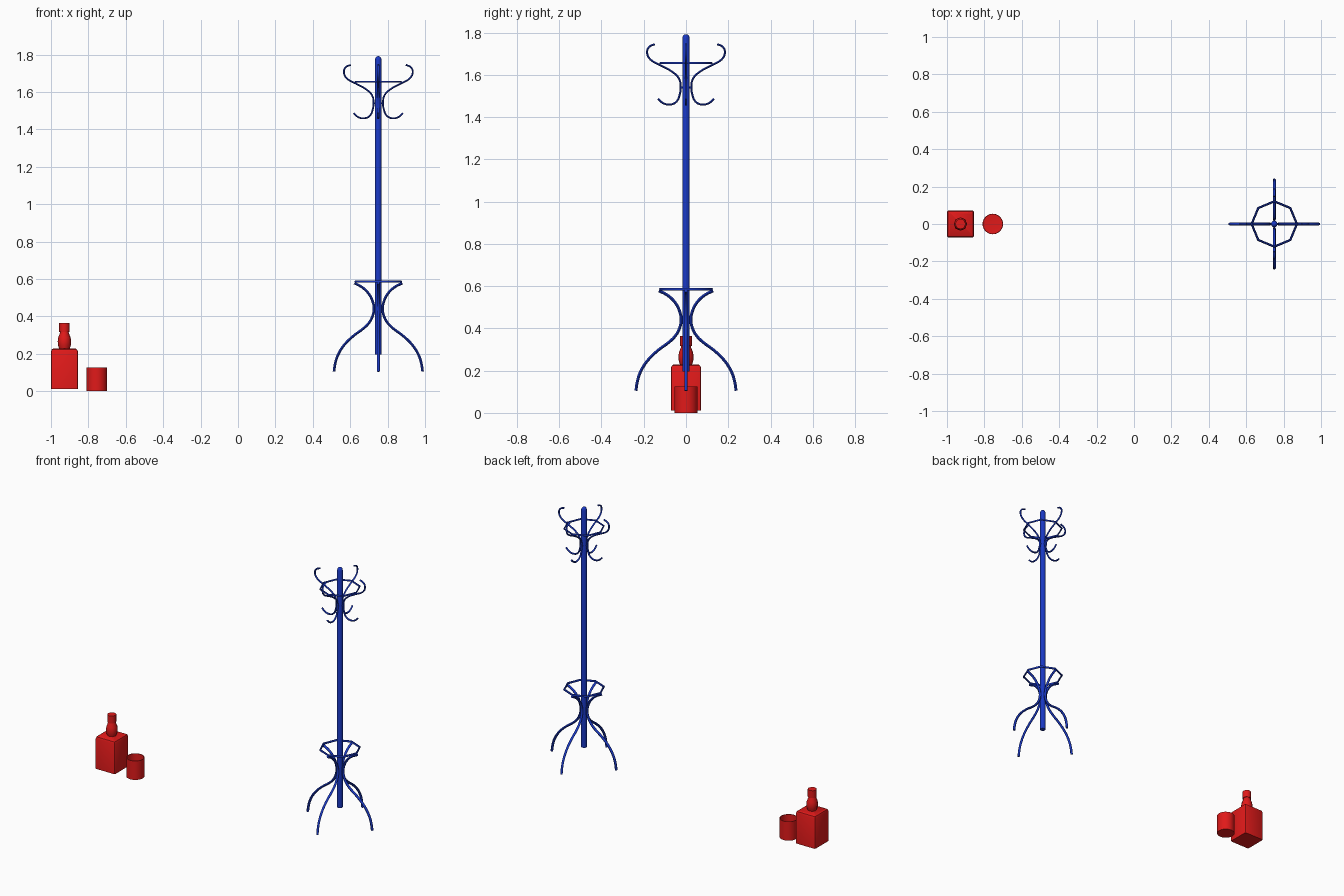
import bpy, bmesh, math
from mathutils import Matrix

if "Cube" in bpy.data.objects:
    bpy.data.objects.remove(bpy.data.objects["Cube"])


def material(name, col):
    m = bpy.data.materials.new(name)
    m.diffuse_color = col
    m.use_nodes = True
    m.node_tree.nodes["Principled BSDF"].inputs["Base Color"].default_value = m.diffuse_color
    return m


BLUE = material("blue_paint", (0.01, 0.04, 0.55, 1))
RED = material("red_glaze", (0.75, 0.01, 0.01, 1))
STAND = 0.75  # x of the coat stand


def finish(ob, mat, angle=40):
    ob.data.materials.append(mat)
    bpy.ops.object.select_all(action='DESELECT')
    ob.select_set(True)
    bpy.context.view_layer.objects.active = ob
    if ob.type == 'CURVE':
        bpy.ops.object.convert(target='MESH')
        ob = bpy.context.object
    bpy.ops.object.shade_smooth_by_angle(angle=math.radians(angle))
    return ob


def lathe(name, profile, loc, sides, mat, angle=40):
    """Spin an (r, z) profile about the vertical axis."""
    bm = bmesh.new()
    vs = [bm.verts.new((r, 0, z)) for r, z in profile]
    es = [bm.edges.new(p) for p in zip(vs, vs[1:])]
    bmesh.ops.spin(bm, geom=vs + es, cent=(0, 0, 0), axis=(0, 0, 1),
                   angle=2 * math.pi, steps=sides, use_duplicate=False)
    bmesh.ops.remove_doubles(bm, verts=bm.verts, dist=1e-5)
    bmesh.ops.recalc_face_normals(bm, faces=bm.faces)
    me = bpy.data.meshes.new(name)
    bm.to_mesh(me)
    bm.free()
    ob = bpy.data.objects.new(name, me)
    ob.location = loc
    bpy.context.collection.objects.link(ob)
    return finish(ob, mat, angle)


def rod(name, pts, radius, turn=0, closed=False, smooth=True):
    """Round rod through (r, y, z) points, turned about the stand's pole."""
    cu = bpy.data.curves.new(name, 'CURVE')
    cu.dimensions = '3D'
    cu.bevel_depth = radius
    cu.bevel_resolution = 1
    cu.use_fill_caps = not closed
    cu.resolution_u = 3
    sp = cu.splines.new('BEZIER' if smooth else 'POLY')
    points = sp.bezier_points if smooth else sp.points
    points.add(len(pts) - 1)
    for p, co in zip(points, pts):
        if smooth:
            p.co = co
            p.handle_left_type = p.handle_right_type = 'AUTO'
        else:
            p.co = (*co, 1)
    sp.use_cyclic_u = closed
    ob = bpy.data.objects.new(name, cu)
    ob.matrix_world = Matrix.Translation((STAND, 0, 0)) @ Matrix.Rotation(turn, 4, 'Z')
    bpy.context.collection.objects.link(ob)
    return finish(ob, BLUE, 60)


# Coat stand: pole with a rounded top
lathe("pole", [(0, .197), (.0175, .197), (.0175, 1.772), (.015, 1.783),
               (.009, 1.79), (0, 1.792)], (STAND, 0, 0), 12, BLUE)

# Four bent legs and four double hooks
leg = [(.128, .578), (.085, .555), (.05, .52), (.03, .48), (.023, .44),
       (.031, .40), (.05, .365), (.08, .335), (.13, .298), (.18, .25),
       (.215, .195), (.23, .15), (.237, .105)]
hook = [(.132, 1.487), (.11, 1.467), (.076, 1.459), (.045, 1.473), (.029, 1.51),
        (.025, 1.54), (.033, 1.582), (.062, 1.612), (.12, 1.645), (.168, 1.672),
        (.184, 1.703), (.175, 1.732), (.147, 1.745)]
for i in range(4):
    a = i * math.pi / 2
    rod(f"leg_{i + 1}", [(r, 0, z) for r, z in leg], .008, a)
    rod(f"hook_{i + 1}", [(r, 0, z) for r, z in hook], .0055, a)
    for part, z in (("leg_pin", .44), ("hook_pin", 1.54)):
        rod(f"{part}_{i + 1}", [(0, 0, z), (.026, 0, z)], .005, a, smooth=False)

# Eight-sided hoops
for name, z, r in (("lower_hoop", .586, .0065), ("upper_hoop", 1.655, .0055)):
    rod(name, [(.121 * math.cos(k * math.pi / 4), .121 * math.sin(k * math.pi / 4), z)
               for k in range(8)], r, closed=True, smooth=False)

# Square bottle body with a tapered shoulder
BX = -.928
bm = bmesh.new()
bmesh.ops.create_cube(bm, size=1, matrix=Matrix.Translation((0, 0, .12))
                      @ Matrix.Diagonal((.144, .144, .216, 1)))
upright = [e for e in bm.edges if abs(e.verts[0].co.z - e.verts[1].co.z) > .1]
bmesh.ops.bevel(bm, geom=upright, offset=.008, segments=2, profile=.5, affect='EDGES')
top = [e for e in bm.edges if all(v.co.z > .22 for v in e.verts)]
bmesh.ops.bevel(bm, geom=top, offset=.016, segments=2, profile=.5, affect='EDGES')
me = bpy.data.meshes.new("bottle_body")
bm.to_mesh(me)
bm.free()
body = bpy.data.objects.new("bottle_body", me)
body.location = (BX, 0, 0)
bpy.context.collection.objects.link(body)
finish(body, RED)

# Bottle neck and cap
lathe("bottle_neck", [(.026, .222), (.034, .245), (.036, .266), (.033, .288),
                      (.024, .31), (.022, .32)], (BX, 0, 0), 8, RED, 60)
lathe("bottle_cap", [(0, .316), (.028, .316), (.028, .365), (0, .365)],
      (BX, 0, 0), 8, RED, 60)

# Open drinking cup
lathe("cup", [(0, 0), (.055, 0), (.055, .126), (.051, .126), (.051, .01), (0, .006)],
      (-.755, 0, 0), 24, RED)
